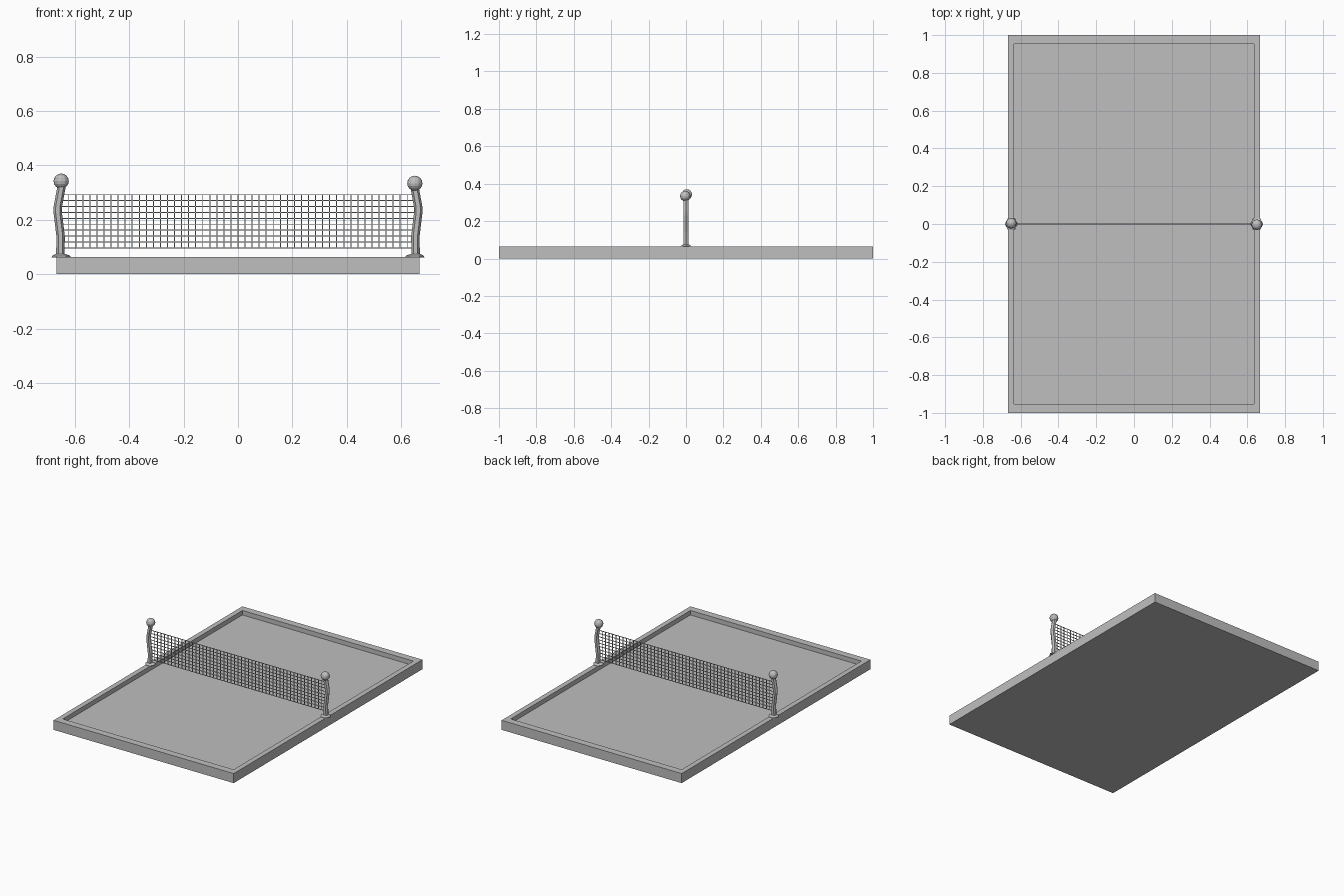
import bpy, bmesh, math

cube = bpy.data.objects.get("Cube")
if cube:
    bpy.data.objects.remove(cube, do_unlink=True)

GREY = (0.52, 0.52, 0.52, 1)
grey = bpy.data.materials.new("plain grey")
grey.use_nodes = True
grey.diffuse_color = GREY
grey.node_tree.nodes["Principled BSDF"].inputs["Base Color"].default_value = GREY


def make_object(name, bm):
    bmesh.ops.recalc_face_normals(bm, faces=bm.faces)
    mesh = bpy.data.meshes.new(name)
    bm.to_mesh(mesh)
    bm.free()
    mesh.materials.append(grey)
    obj = bpy.data.objects.new(name, mesh)
    bpy.context.collection.objects.link(obj)
    return obj


def loft(name, rings, sides=6):
    """Stack of polygon rings (x, y, z, radius), capped at both ends."""
    bm = bmesh.new()
    loops = []
    for x, y, z, r in rings:
        angles = [math.tau * i / sides for i in range(sides)]
        loops.append([bm.verts.new((x + r * math.cos(a), y + r * math.sin(a), z)) for a in angles])
    for low, high in zip(loops, loops[1:]):
        for i in range(sides):
            j = (i + 1) % sides
            bm.faces.new((low[i], low[j], high[j], high[i]))
    bm.faces.new(loops[0])
    bm.faces.new(loops[-1])
    return make_object(name, bm)


# Table: a slab whose top is inset and sunk to leave a raised rim
TOP, HALF_W, RIM_X, RIM_Y, DEPTH = 0.064, 0.668, 0.034, 0.048, 0.03
bm = bmesh.new()
bmesh.ops.create_cube(bm, size=2)
for v in bm.verts:
    v.co.x *= HALF_W
    v.co.z = TOP if v.co.z > 0 else 0
top = max(bm.faces, key=lambda f: f.calc_center_median().z)
bmesh.ops.inset_region(bm, faces=[top], thickness=0.01)
for v in top.verts:
    v.co.x = math.copysign(HALF_W - RIM_X, v.co.x)
    v.co.y = math.copysign(1 - RIM_Y, v.co.y)
walls = bmesh.ops.extrude_face_region(bm, geom=[top])
for v in walls["geom"]:
    if isinstance(v, bmesh.types.BMVert):
        v.co.z -= DEPTH
if top.is_valid:
    bmesh.ops.delete(bm, geom=[top], context="FACES_ONLY")
make_object("table", bm)

# Posts: flared foot, bent hexagonal shaft and ball, on each side
SHAFT = [(0.653, 0.066), (0.652, 0.14), (0.663, 0.23), (0.662, 0.25), (0.648, 0.325)]
for side, label, ball_y, ball_z in ((1, "left", -0.004, 0.334), (-1, "right", 0.004, 0.342)):
    loft(label + "_post_foot", [(side * 0.65, 0, 0.062, 0.035),
                                (side * 0.65, 0, 0.067, 0.034),
                                (side * 0.652, 0, 0.074, 0.02)])
    loft(label + "_post", [(side * x, 0, z, 0.0155) for x, z in SHAFT])
    bm = bmesh.new()
    bmesh.ops.create_uvsphere(bm, u_segments=12, v_segments=8, radius=0.028)
    bmesh.ops.translate(bm, verts=bm.verts, vec=(side * 0.65, ball_y, ball_z))
    make_object(label + "_post_ball", bm)

# Net: evenly spaced square cords
NET_W, NET_LOW, NET_HIGH, CORD = 0.648, 0.097, 0.292, 0.0035
COLUMNS, ROWS = 50, 9
bm = bmesh.new()


def cord(x, z, length_x, length_z):
    verts = bmesh.ops.create_cube(bm, size=1)["verts"]
    for v in verts:
        v.co = (v.co.x * length_x + x, v.co.y * CORD, v.co.z * length_z + z)


for i in range(COLUMNS + 1):
    x = -NET_W + 2 * NET_W * i / COLUMNS
    cord(x, (NET_LOW + NET_HIGH) / 2, CORD, NET_HIGH - NET_LOW)
for i in range(ROWS + 1):
    z = NET_LOW + (NET_HIGH - NET_LOW) * i / ROWS
    cord(0, z, 2 * NET_W, CORD)
make_object("net", bm)
